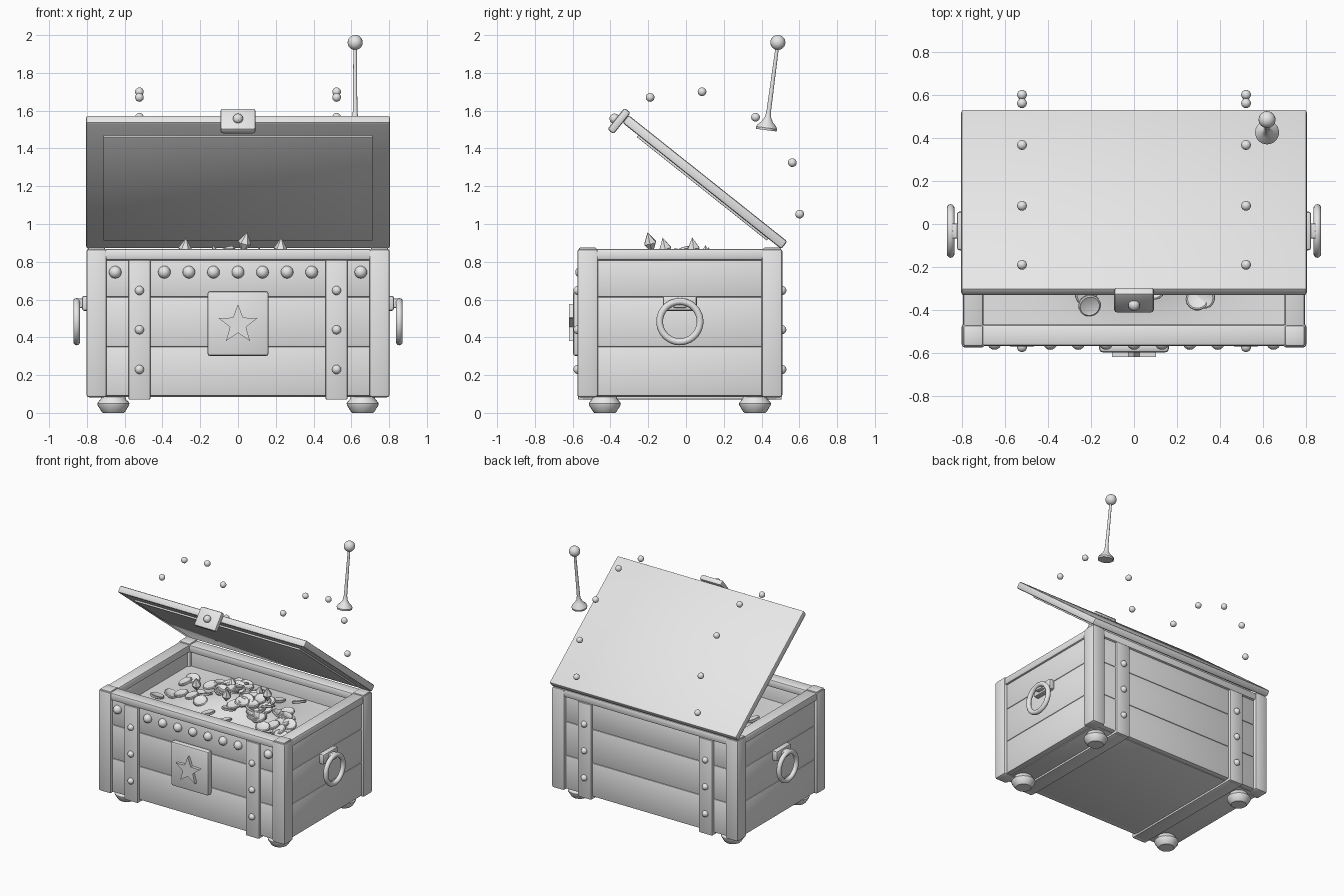
import bpy, bmesh, math, random
from mathutils import Matrix, Vector, Euler

if "Cube" in bpy.data.objects:
    bpy.data.objects.remove(bpy.data.objects["Cube"])

random.seed(4)
grey = bpy.data.materials.new("light_grey")
grey.diffuse_color = (0.8, 0.8, 0.8, 1)
grey.use_nodes = True
grey.node_tree.nodes["Principled BSDF"].inputs["Base Color"].default_value = grey.diffuse_color
CY = -0.0325                       # middle of the chest body in y


def finish(name, bm, mat=None, bevel=0, seg=2, angle=35):
    """Turn a bmesh into a named, shaded object."""
    me = bpy.data.meshes.new(name)
    if bevel:
        bmesh.ops.bevel(bm, geom=bm.edges[:], offset=bevel, segments=seg,
                        profile=0.5, affect='EDGES')
    if mat:
        bm.transform(mat)
    bmesh.ops.recalc_face_normals(bm, faces=bm.faces[:])
    bm.to_mesh(me)
    bm.free()
    me.materials.append(grey)
    me.shade_smooth()
    me.set_sharp_from_angle(angle=math.radians(angle))
    ob = bpy.data.objects.new(name, me)
    bpy.context.collection.objects.link(ob)
    return ob


def box(name, center, size, bevel=0.008, mat=None, seg=2):
    bm = bmesh.new()
    bmesh.ops.create_cube(bm, size=1)
    bm.transform(Matrix.Translation(center) @ Matrix.Diagonal((*size, 1)))
    return finish(name, bm, mat, bevel, seg)


def ball(name, center, r, mat=None):
    bm = bmesh.new()
    bmesh.ops.create_uvsphere(bm, u_segments=16, v_segments=10, radius=r)
    bm.transform(Matrix.Translation(center))
    return finish(name, bm, mat)


def lathe(name, profile, mat, steps=24):
    """Spin (radius, height) points around z."""
    bm = bmesh.new()
    vs = [bm.verts.new((r, 0, z)) for r, z in profile]
    es = [bm.edges.new(p) for p in zip(vs, vs[1:])]
    bmesh.ops.spin(bm, geom=vs + es, cent=(0, 0, 0), axis=(0, 0, 1),
                   angle=2 * math.pi, steps=steps)
    bmesh.ops.remove_doubles(bm, verts=bm.verts[:], dist=1e-5)
    return finish(name, bm, mat)


# Plank walls, rim rails and floor
for z0, z1 in ((0.09, 0.35), (0.35, 0.613), (0.613, 0.825)):
    zc, h = (z0 + z1) / 2, z1 - z0
    for s in (-1, 1):
        box("long_plank", (0, CY + s * 0.485, zc), (1.46, 0.066, h), 0.007)
        box("end_plank", (s * 0.75, CY, zc), (0.066, 0.96, h), 0.007)
for s in (-1, 1):
    box("long_rail", (0, CY + s * 0.486, 0.838), (1.42, 0.1, 0.06), 0.014)
    box("end_rail", (s * 0.749, CY, 0.838), (0.096, 0.9, 0.06), 0.014)
box("floor", (0, CY, 0.1), (1.48, 0.96, 0.03), 0.004)

# Corner posts and bun feet
foot = [(0, 0), (0.055, 0), (0.062, 0.006), (0.083, 0.04), (0.085, 0.05),
        (0.08, 0.058), (0.066, 0.075), (0.06, 0.1), (0, 0.1)]
for sx in (-1, 1):
    for sy in (-1, 1):
        box("corner_post", (sx * 0.749, CY + sy * 0.488, 0.475),
            (0.108, 0.11, 0.785), 0.014)
        box("post_cap", (sx * 0.749, CY + sy * 0.488, 0.862),
            (0.092, 0.094, 0.026), 0.008)
        lathe("foot", foot, Matrix.Translation((sx * 0.66, CY + sy * 0.3975, 0)))

# Straps wrapping front, base and back, with rivets
for sx in (-1, 1):
    x = sx * 0.522
    for sy in (-1, 1):
        box("strap", (x, CY + sy * 0.522, 0.44), (0.116, 0.034, 0.74), 0.007)
        for z in (0.23, 0.44, 0.648):
            ball("strap_rivet", (x, CY + sy * 0.54, z), 0.024)
    box("base_strap", (x, CY, 0.081), (0.116, 1.05, 0.02), 0.005)
    # Arc of loose studs over the lid
    for y, z in ((-0.19, 1.67), (0.085, 1.70), (0.368, 1.565),
                 (0.563, 1.325), (0.602, 1.052)):
        ball("floating_stud", (x, y, z), 0.023)

# Row of front studs
for x in (-0.65, -0.39, -0.26, -0.13, 0, 0.13, 0.26, 0.39, 0.65):
    ball("front_stud", (x, -0.553, 0.745), 0.033)

# Lock plate with raised star
box("lock_plate", (0, -0.573, 0.473), (0.325, 0.05, 0.345), 0.016)
bm = bmesh.new()
pts = []
for i in range(10):
    a, r = math.pi / 2 + i * math.pi / 5, (0.108, 0.045)[i % 2]
    pts.append(bm.verts.new((r * math.cos(a), -0.59, 0.468 + r * math.sin(a))))
f = bm.faces.new(pts)
ext = bmesh.ops.extrude_face_region(bm, geom=[f])["geom"]
bmesh.ops.translate(bm, vec=(0, -0.03, 0),
                    verts=[v for v in ext if isinstance(v, bmesh.types.BMVert)])
finish("star", bm)

# Ring handles on the ends
tube = [(0.107 + 0.018 * math.cos(a), 0.018 * math.sin(a))
        for a in [i * math.pi / 6 for i in range(13)]]
for s in (-1, 1):
    box("handle_mount", (s * 0.803, CY, 0.58), (0.045, 0.18, 0.08), 0.012)
    box("handle_lug", (s * 0.83, CY, 0.58), (0.05, 0.07, 0.05), 0.01)
    lathe("ring_handle", tube, Matrix.Translation((s * 0.854, CY, 0.483))
          @ Matrix.Rotation(math.pi / 2, 4, 'Y'), 40)

# Open lid with inner panel and clasp
lid = Matrix.Translation((0, 0.10, 1.222)) @ Matrix.Rotation(math.radians(-38.5), 4, 'X')
box("lid", (0, 0, 0), (1.61, 1.075, 0.052), 0.012, lid)
box("lid_panel", (0, 0.01, -0.027), (1.425, 0.88, 0.022), 0.003, lid)
box("clasp", (0, -0.557, -0.03), (0.185, 0.042, 0.145), 0.012, lid)
ball("clasp_knob", (0, -0.583, -0.035), 0.027, lid)

# Lever floating behind the lid
rod = [(0, 0), (0.054, 0), (0.056, 0.012), (0.05, 0.024), (0.03, 0.045),
       (0.016, 0.07), (0.012, 0.1), (0.009, 0.45), (0, 0.45)]
tilt = Matrix.Translation((0.62, 0.425, 1.497)) @ Matrix.Rotation(math.radians(-7.5), 4, 'X')
lathe("lever", rod, tilt)
ball("lever_ball", (0, 0, 0.468), 0.04, tilt)


# Treasure mound
def mound(x, y):
    return 0.70 + 0.13 * math.exp(-(x / 0.33) ** 2 - ((y - CY) / 0.25) ** 2)


bm = bmesh.new()
bmesh.ops.create_grid(bm, x_segments=24, y_segments=16, size=1)
for v in bm.verts:
    x, y = v.co.x * 0.72, CY + v.co.y * 0.46
    v.co = (x, y, mound(x, y))
finish("treasure_mound", bm)

# Scattered coins
coin = [(0, -0.009), (0.046, -0.009), (0.052, -0.005), (0.052, 0.005),
        (0.046, 0.009), (0.04, 0.006), (0, 0.006)]
for i in range(85):
    x = max(-0.62, min(0.62, random.gauss(0, 0.30)))
    y = max(-0.38, min(0.32, random.gauss(CY, 0.20)))
    rot = Euler((random.uniform(-.4, .4), random.uniform(-.4, .4), 0)).to_matrix().to_4x4()
    z = mound(x, y) + random.uniform(0.01, 0.03)
    lathe("coin", coin, Matrix.Translation((x, y, z)) @ rot, 18)

# Cut gems
for x, y, z, r in ((0.035, -0.19, 0.90, 0.06), (-0.28, -0.11, 0.87, 0.06),
                   (0.225, 0.04, 0.87, 0.06), (0.1, 0.12, 0.83, 0.05),
                   (-0.12, 0.1, 0.84, 0.05)):
    bm = bmesh.new()
    for h in (1, -1):
        ring = [bm.verts.new((0.6 * r * math.cos(k * math.pi / 3),
                              0.6 * r * math.sin(k * math.pi / 3), 0)) for k in range(6)]
        tip = bm.verts.new((0, 0, h * r))
        for k in range(6):
            bm.faces.new((ring[k], ring[(k + 1) % 6], tip))
    bmesh.ops.remove_doubles(bm, verts=bm.verts[:], dist=1e-5)
    rot = Euler((random.uniform(-.3, .3), random.uniform(-.3, .3), 0)).to_matrix().to_4x4()
    finish("gem", bm, Matrix.Translation((x, y, z)) @ rot, angle=10)
